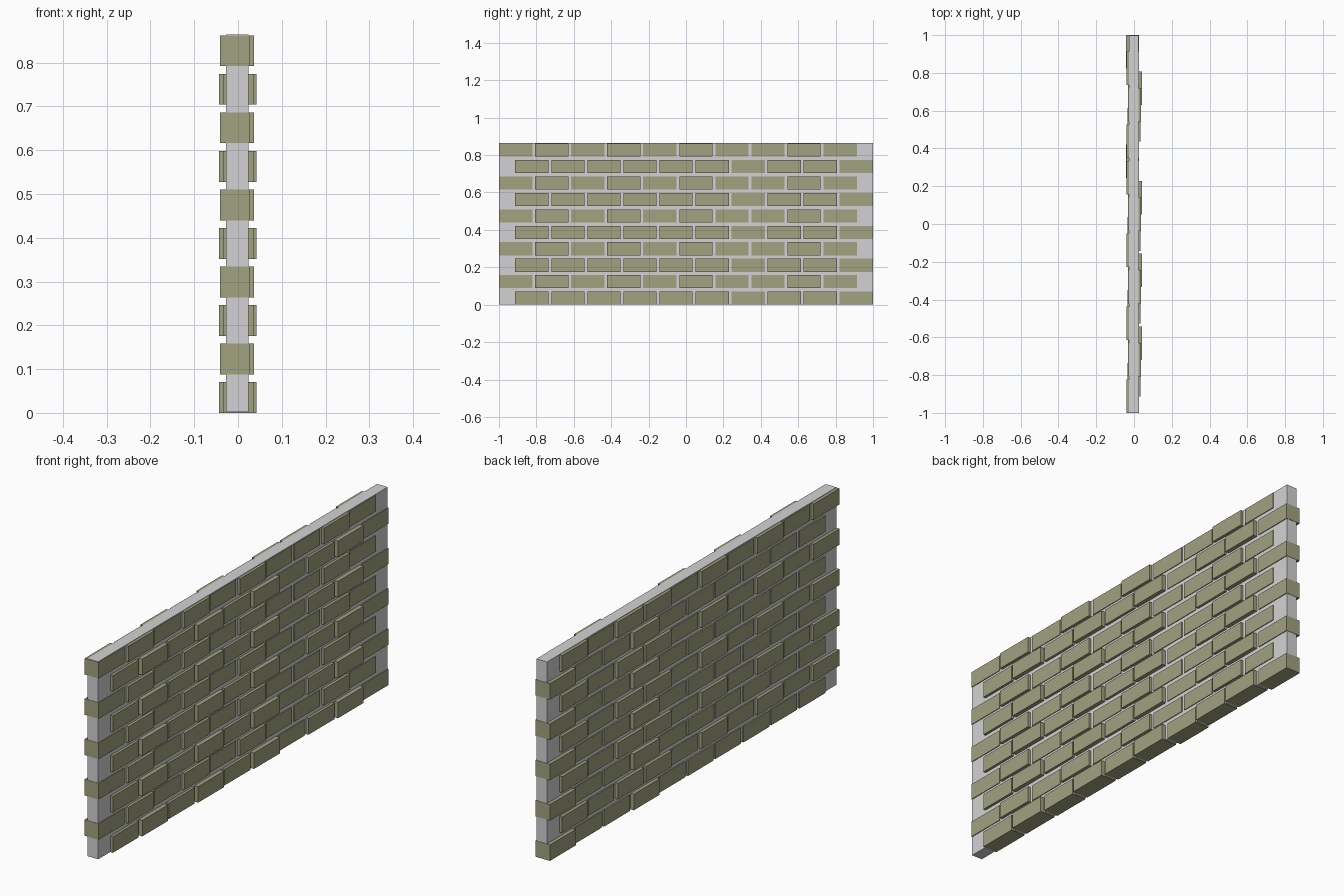
import bpy, bmesh

if "Cube" in bpy.data.objects:
    bpy.data.objects.remove(bpy.data.objects["Cube"])


def material(name, rgb):
    m = bpy.data.materials.new(name)
    m.diffuse_color = (*rgb, 1.0)
    m.use_nodes = True
    m.node_tree.nodes["Principled BSDF"].inputs["Base Color"].default_value = m.diffuse_color
    return m


def add_box(bm, lo, hi):
    verts = bmesh.ops.create_cube(bm, size=1.0)["verts"]
    for v in verts:
        for i in range(3):
            v.co[i] = lo[i] if v.co[i] < 0 else hi[i]


def finish(bm, name, mat):
    mesh = bpy.data.meshes.new(name)
    bm.to_mesh(mesh)
    bm.free()
    mesh.materials.append(mat)
    bpy.context.collection.objects.link(bpy.data.objects.new(name, mesh))


mortar = material("light grey mortar", (0.65, 0.65, 0.66))
brick = material("olive brick", (0.36, 0.36, 0.22))

# Mortar slab, a hair inside the brick ends and base
bm = bmesh.new()
add_box(bm, (-0.0275, -0.9985, 0.0015), (0.0235, 0.9985, 0.864))
finish(bm, "mortar_core", mortar)

# Through-bricks: ten staggered courses of ten, some pushed sideways
ROWS, COUNT = 10, 10
PITCH_Y, LENGTH = 0.1928, 0.178
PITCH_Z, HEIGHT = 0.088, 0.07
PUSHED = {1, 3, 5, 8}
DEEP = {6, 9}

for row in range(ROWS):
    bm = bmesh.new()
    even = row % 2 == 0
    start = 1.0 - LENGTH - PITCH_Y * (COUNT - 1) if even else -1.0
    z = row * PITCH_Z
    for i in range(COUNT):
        if even:
            if i in DEEP:
                x0, x1 = -0.043, 0.027
            elif i in PUSHED:
                x0, x1 = -0.032, 0.042
            else:
                x0, x1 = -0.034, 0.035
        else:
            x0, x1 = (-0.033, 0.036) if i in PUSHED else (-0.041, 0.027)
        y = start + i * PITCH_Y
        add_box(bm, (x0, y, z), (x1, y + LENGTH, z + HEIGHT))
    finish(bm, f"brick_course_{row + 1}", brick)
